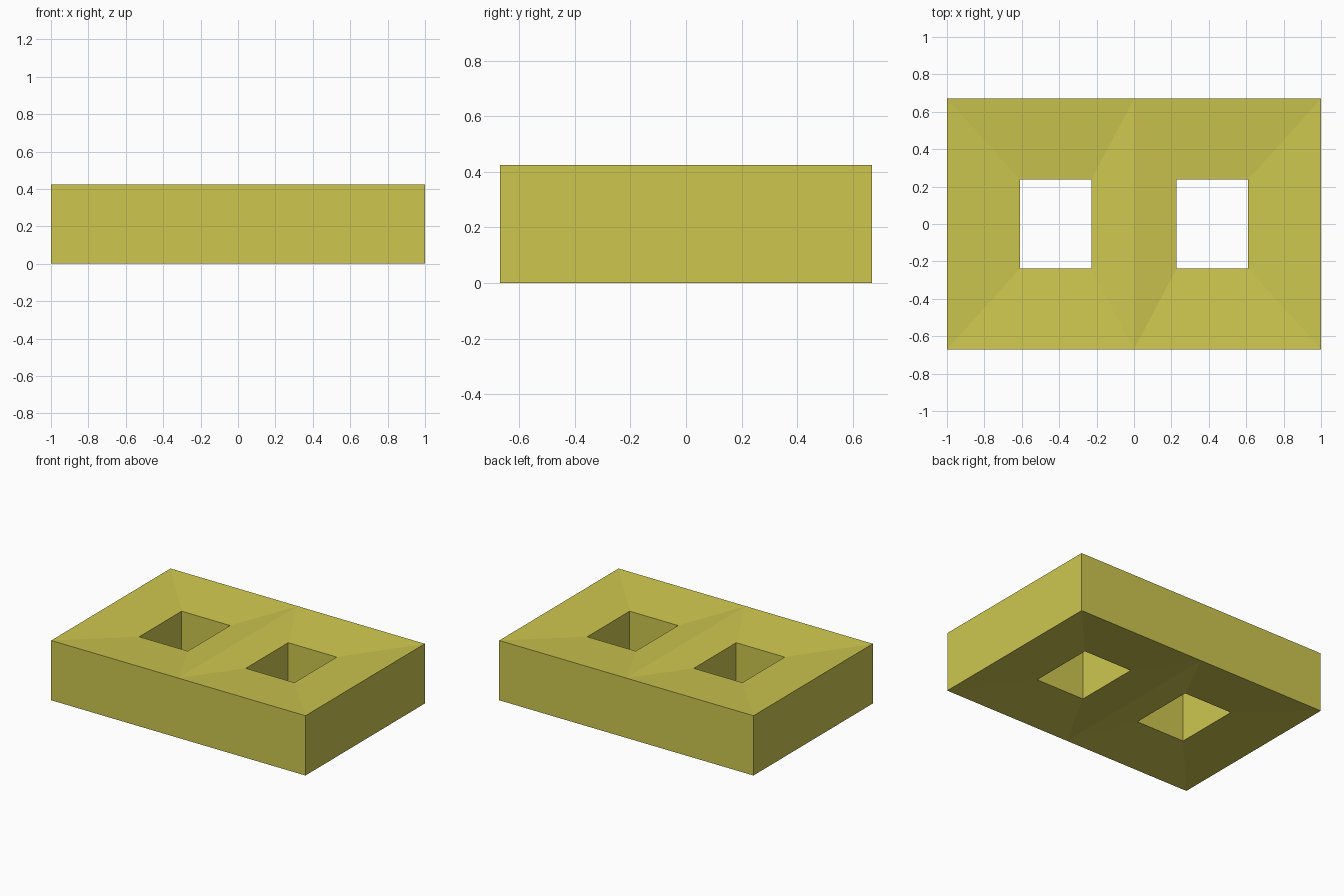
import bpy
import bmesh

default = bpy.data.objects.get("Cube")
if default:
    bpy.data.objects.remove(default, do_unlink=True)

# Block dimensions
HALF_LENGTH, HALF_WIDTH, HEIGHT = 1.0, 0.67, 0.425
HOLE_NEAR, HOLE_FAR, HOLE_HALF_WIDTH = 0.228, 0.61, 0.238
DISH = 0.034  # how far the faces sink towards the holes

# Single colour
yellow = bpy.data.materials.new("mustard_yellow")
yellow.use_nodes = True
colour = (0.61, 0.565, 0.078, 1)
yellow.diffuse_color = colour
yellow.node_tree.nodes["Principled BSDF"].inputs["Base Color"].default_value = colour


def ring(bm, x0, x1, half_y, z):
    """Rectangle of vertices, counter-clockwise from the front inner corner."""
    corners = [(x0, -half_y), (x1, -half_y), (x1, half_y), (x0, half_y)]
    return [bm.verts.new((x, y, z)) for x, y in corners]


# Half of the block: a rectangular frame around one hole
bm = bmesh.new()
rings = [
    ring(bm, 0, HALF_LENGTH, HALF_WIDTH, 0),
    ring(bm, 0, HALF_LENGTH, HALF_WIDTH, HEIGHT),
    ring(bm, HOLE_NEAR, HOLE_FAR, HOLE_HALF_WIDTH, HEIGHT - DISH),
    ring(bm, HOLE_NEAR, HOLE_FAR, HOLE_HALF_WIDTH, DISH),
]
for r in range(4):
    lower, upper = rings[r], rings[(r + 1) % 4]
    for i in range(4):
        if r == 0 and i == 3:
            continue  # the centre plane stays open for mirroring
        j = (i + 1) % 4
        bm.faces.new((lower[i], lower[j], upper[j], upper[i]))

mesh = bpy.data.meshes.new("two_hole_block")
bm.to_mesh(mesh)
bm.free()
mesh.materials.append(yellow)
block = bpy.data.objects.new("two_hole_block", mesh)
bpy.context.collection.objects.link(block)

# Mirrored second half
mirror = block.modifiers.new("mirror_halves", 'MIRROR')
mirror.use_axis = (True, False, False)
mirror.use_clip = True
mirror.merge_threshold = 0.001
